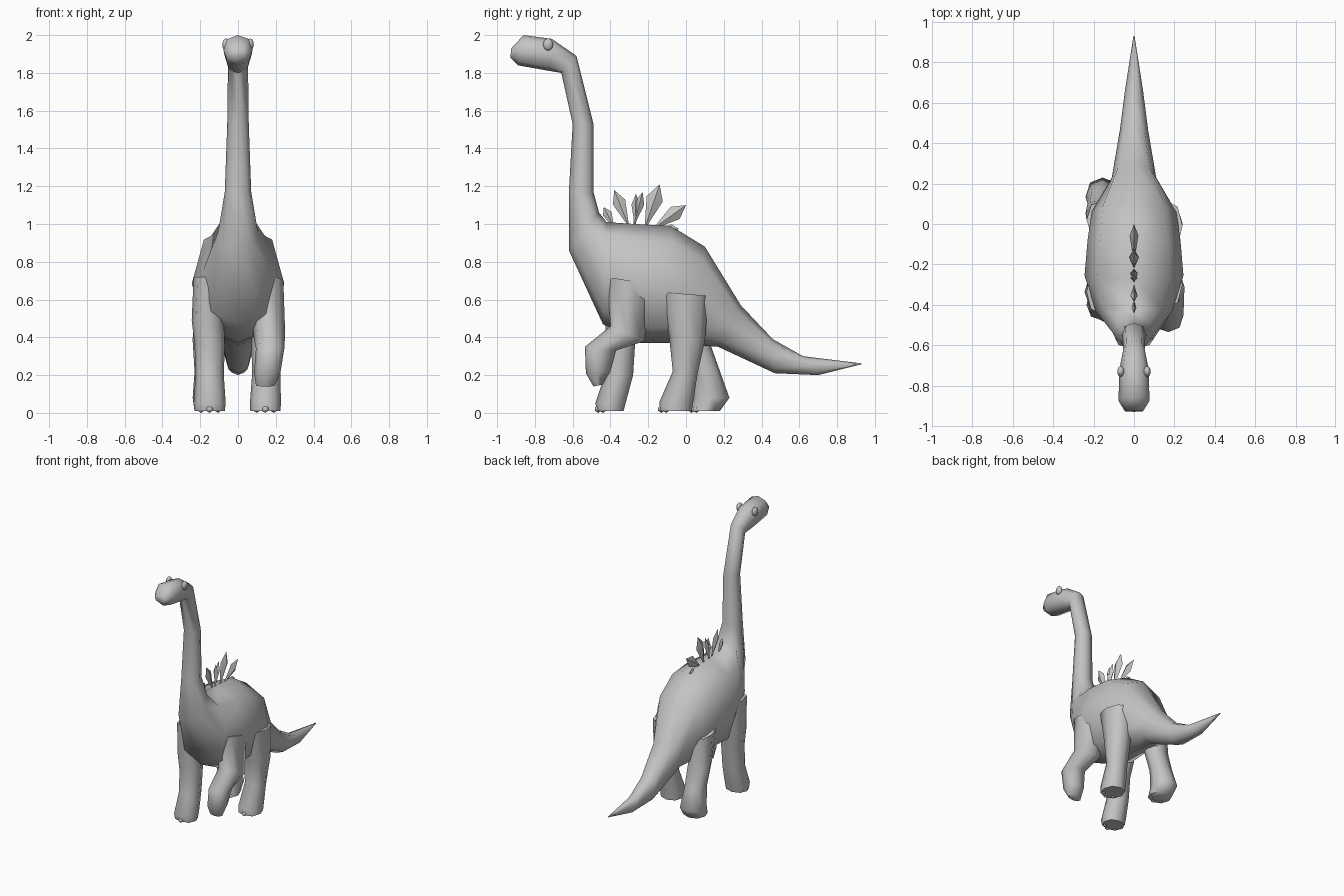
import bpy, bmesh, math
from mathutils import Vector

grey = bpy.data.materials.new("plain grey")
grey.diffuse_color = (0.55, 0.55, 0.55, 1)


def finish(bm, name, angle=60):
    bmesh.ops.recalc_face_normals(bm, faces=bm.faces)
    me = bpy.data.meshes.new(name)
    bm.to_mesh(me)
    bm.free()
    me.materials.append(grey)
    ob = bpy.data.objects.new(name, me)
    bpy.context.collection.objects.link(ob)
    bpy.ops.object.select_all(action='DESELECT')
    ob.select_set(True)
    bpy.context.view_layer.objects.active = ob
    bpy.ops.object.shade_smooth_by_angle(angle=math.radians(angle))
    return ob


def loft(name, sections, n=8, power=0.88):
    """Each section: (y, z) of one side, (y, z) of the other, half width, x centre."""
    bm = bmesh.new()
    rings = []
    for y0, z0, y1, z1, w, xc in sections:
        a, b = Vector((xc, y0, z0)), Vector((xc, y1, z1))
        ring = []
        for i in range(n):
            t = 2 * math.pi * i / n
            c, s = math.cos(t), math.sin(t)
            c = math.copysign(abs(c) ** power, c) if abs(c) > 1e-6 else 0
            s = math.copysign(abs(s) ** power, s) if abs(s) > 1e-6 else 0
            ring.append(bm.verts.new((a + b) / 2 + (a - b) / 2 * c + Vector((w * s, 0, 0))))
        rings.append(ring)
    for r, q in zip(rings, rings[1:]):
        for i in range(n):
            j = (i + 1) % n
            bm.faces.new((r[i], r[j], q[j], q[i]))
    bm.faces.new(rings[0])
    bm.faces.new(rings[-1])
    return finish(bm, name)


# Tail, trunk, neck and head as one skin
loft("body", [
    (0.93, 0.262, 0.93, 0.258, 0.003, 0),
    (0.62, 0.30, 0.70, 0.20, 0.045, 0),
    (0.46, 0.39, 0.47, 0.21, 0.07, 0),
    (0.29, 0.57, 0.17, 0.35, 0.11, 0),
    (0.10, 0.88, 0.02, 0.36, 0.21, 0),
    (-0.08, 0.99, -0.08, 0.37, 0.23, 0),
    (-0.27, 1.00, -0.24, 0.37, 0.245, 0),
    (-0.42, 1.01, -0.44, 0.47, 0.19, 0),
    (-0.46, 1.06, -0.62, 0.86, 0.105, 0),
    (-0.49, 1.17, -0.62, 1.17, 0.07, 0),
    (-0.49, 1.53, -0.60, 1.53, 0.057, 0),
    (-0.58, 1.89, -0.66, 1.80, 0.053, 0),
    (-0.71, 1.98, -0.72, 1.81, 0.072, 0),
    (-0.86, 2.00, -0.89, 1.84, 0.077, 0),
    (-0.925, 1.93, -0.93, 1.88, 0.045, 0),
])

# Legs: each is posed differently, the right front one is lifted
loft("left_front_leg", [
    (-0.45, 0.72, -0.22, 0.72, 0.08, -0.155),
    (-0.43, 0.50, -0.24, 0.48, 0.085, -0.16),
    (-0.42, 0.36, -0.27, 0.36, 0.08, -0.15),
    (-0.43, 0.20, -0.28, 0.20, 0.075, -0.15),
    (-0.48, 0.05, -0.32, 0.05, 0.085, -0.15),
    (-0.47, 0.01, -0.33, 0.01, 0.08, -0.15),
])
loft("right_front_leg", [
    (-0.42, 0.72, -0.18, 0.68, 0.09, 0.15),
    (-0.40, 0.46, -0.22, 0.38, 0.085, 0.165),
    (-0.535, 0.35, -0.37, 0.33, 0.075, 0.17),
    (-0.53, 0.21, -0.40, 0.22, 0.07, 0.155),
    (-0.49, 0.14, -0.44, 0.15, 0.05, 0.145),
])
loft("right_hind_leg", [
    (-0.14, 0.64, 0.12, 0.62, 0.09, 0.15),
    (-0.09, 0.41, 0.10, 0.38, 0.085, 0.155),
    (-0.07, 0.22, 0.06, 0.20, 0.075, 0.15),
    (-0.14, 0.06, 0.035, 0.04, 0.082, 0.145),
    (-0.14, 0.01, 0.03, 0.01, 0.08, 0.145),
])
loft("left_hind_leg", [
    (-0.08, 0.62, 0.12, 0.58, 0.09, -0.145),
    (-0.02, 0.40, 0.13, 0.36, 0.085, -0.155),
    (0.03, 0.22, 0.18, 0.22, 0.075, -0.155),
    (0.04, 0.08, 0.23, 0.08, 0.085, -0.155),
    (0.02, 0.01, 0.18, 0.01, 0.08, -0.15),
])

# Toe nails on the three planted feet
for foot, x, y in (("left_front", -0.15, -0.465), ("right_hind", 0.145, -0.13),
                   ("left_hind", -0.15, 0.03)):
    bm = bmesh.new()
    for k in (-1, 0, 1):
        r = bmesh.ops.create_icosphere(bm, subdivisions=1, radius=0.02)
        bmesh.ops.translate(bm, verts=r["verts"],
                            vec=(x + k * 0.045, y + abs(k) * 0.025, 0.02))
    finish(bm, foot + "_toes")

# Eyes
for side, sx in (("left", -1), ("right", 1)):
    bm = bmesh.new()
    bmesh.ops.create_icosphere(bm, subdivisions=2, radius=0.03)
    bmesh.ops.scale(bm, verts=bm.verts, vec=(0.6, 0.9, 1.1))
    bmesh.ops.translate(bm, verts=bm.verts, vec=(sx * 0.065, -0.73, 1.95))
    finish(bm, side + "_eye")

# Leaf shaped plates along the back: base (y, z), tip (y, z), half breadth, half thickness
plates = [
    (-0.38, 0.98, -0.435, 1.09, 0.025, 0.012),
    (-0.30, 0.98, -0.38, 1.18, 0.035, 0.018),
    (-0.27, 0.98, -0.265, 1.16, 0.022, 0.018),
    (-0.28, 0.98, -0.23, 1.17, 0.026, 0.02),
    (-0.22, 0.97, -0.14, 1.21, 0.045, 0.025),
    (-0.18, 0.97, 0.00, 1.10, 0.04, 0.022),
    (-0.14, 0.96, -0.04, 0.975, 0.03, 0.015),
]
for i, (y0, z0, y1, z1, b, t) in enumerate(plates):
    base, tip = Vector((0, y0, z0)), Vector((0, y1, z1))
    d = tip - base
    across = Vector((0, -d.z, d.y)).normalized() * b
    mid = base + d * 0.68
    thick = Vector((t, 0, 0))
    bm = bmesh.new()
    low, high = bm.verts.new(base), bm.verts.new(tip)
    ring = [bm.verts.new(mid + o) for o in (across, thick, -across, -thick)]
    for k in range(4):
        bm.faces.new((low, ring[k], ring[(k + 1) % 4]))
        bm.faces.new((high, ring[(k + 1) % 4], ring[k]))
    finish(bm, f"back_plate_{i + 1}", 40)
